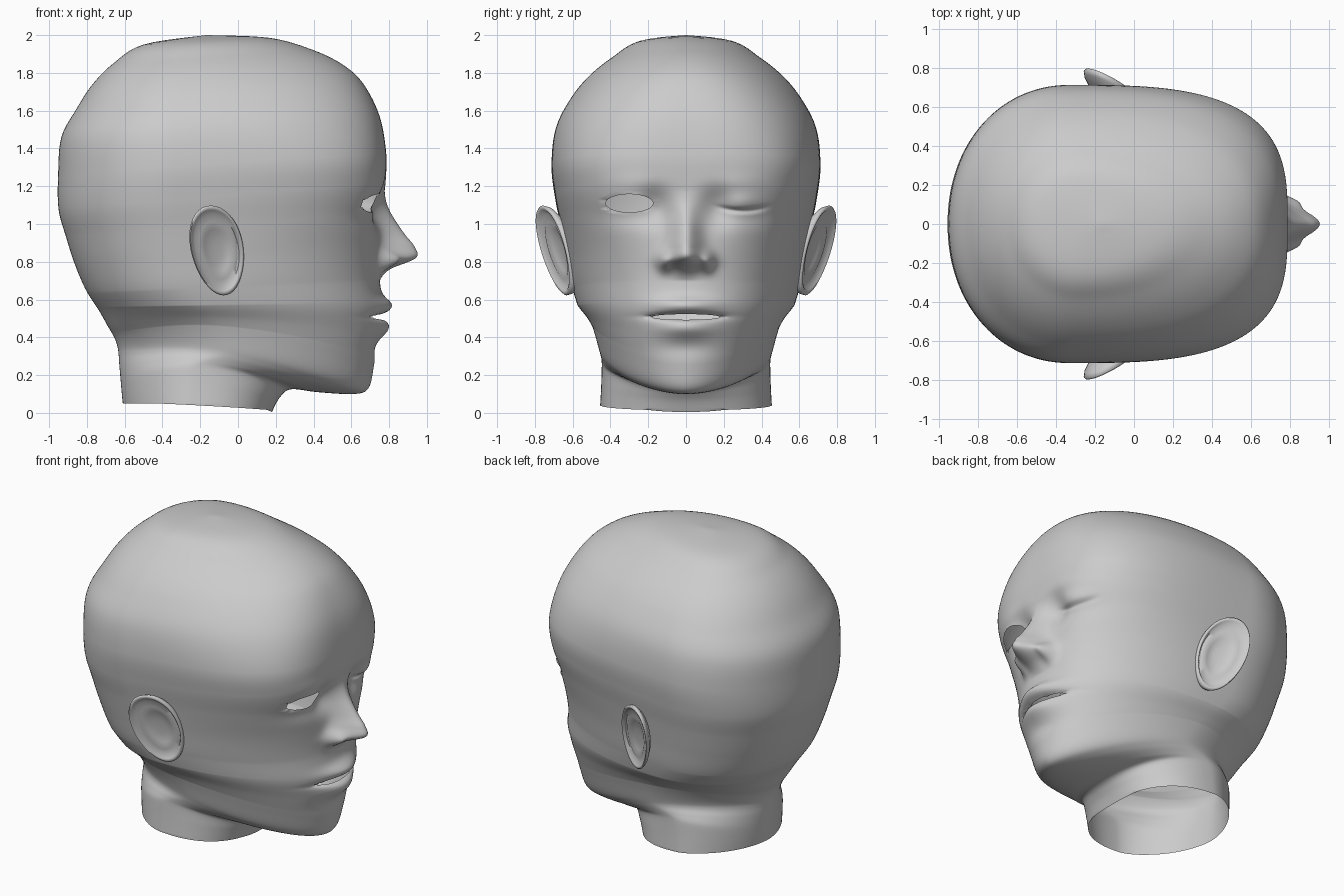
import bpy, bmesh, math
from math import exp, sin, cos, pi

cube = bpy.data.objects.get("Cube")
if cube:
    bpy.data.objects.remove(cube, do_unlink=True)

skin = bpy.data.materials.new("plain_grey")
skin.use_nodes = True
GREY = (0.6, 0.6, 0.6, 1)
skin.diffuse_color = GREY
skin.node_tree.nodes["Principled BSDF"].inputs["Base Color"].default_value = GREY

# Rings from crown to neck: front x, front z, back x, back z, half width, front squareness
RINGS = [
    (-.16, 2, -.17, 2, 0, 2), (.17, 1.985, -.5, 1.95, .255, 2),
    (.4, 1.92, -.66, 1.85, .395, 2.05), (.56, 1.84, -.77, 1.74, .515, 2.15),
    (.665, 1.74, -.855, 1.61, .61, 2.35), (.75, 1.57, -.935, 1.46, .69, 2.7),
    (.785, 1.37, -.952, 1.27, .712, 3.1), (.78, 1.22, -.95, 1.08, .692, 3.15),
    (.765, 1.06, -.91, .93, .66, 2.85), (.755, .89, -.865, .79, .632, 2.5),
    (.75, .72, -.805, .65, .605, 2.3), (.765, .55, -.735, .54, .565, 2.2),
    (.745, .4, -.69, .46, .52, 2.1), (.72, .25, -.655, .4, .485, 1.95),
    (.69, .13, -.638, .35, .462, 1.8), (.61, .1, -.632, .31, .452, 1.75),
    (.42, .11, -.628, .25, .447, 1.9), (.28, .125, -.622, .18, .446, 2.1),
    (.22, .08, -.616, .11, .449, 2.3), (.18, .005, -.61, .05, .455, 2.4)]
# Height of the nose ridge above the face, at even steps of z
NOSE = [0, 0, .055, .19, .18, .13, .085, .045, .015, 0, 0, 0]
COLS = 200


def spline(a, b, c, d, t):
    return tuple(.5 * (2 * q + (r - p) * t + (2 * p - 5 * q + 4 * r - s) * t * t
                       + (3 * q - p - 3 * r + s) * t ** 3)
                 for p, q, r, s in zip(a, b, c, d))


def clamp(v):
    return min(1, max(0, v))


def ridge(z):
    i, t = divmod((z - .64) / .06, 1)
    i = int(i)
    if i < 1 or i > len(NOSE) - 3:
        return 0
    return max(0, spline(*[(h,) for h in NOSE[i - 1:i + 3]], t)[0])


def bump(y, z, cy, cz, sy, sz):
    return exp(-((y - cy) / sy) ** 2 - ((z - cz) / sz) ** 2)


def features(y, z):
    """Forward push that models the face."""
    ay = abs(y)
    nose_width = .07 + .03 * exp(-((z - .8) / .09) ** 2)
    d = ridge(z) * exp(-(ay / nose_width) ** 2)
    d += .055 * bump(ay, z, .115, .8, .035, .05)       # nostril wings
    d -= .05 * bump(ay, z, .16, 1.09, .085, .1)        # eye sockets
    d -= .015 * bump(ay, z, .3, 1.04, .16, .06)
    d += .008 * bump(ay, z, .25, 1.22, .18, .05)       # brows
    d += .015 * bump(ay, z, .3, 1.11, .1, .05)         # eyelids
    d += .05 * bump(y, z, 0, .57, .16, .045)           # upper lip
    d += .045 * bump(y, z, 0, .45, .15, .055)          # lower lip
    d -= .055 * bump(y, z, 0, .51, .16, .018)          # mouth line
    d -= .012 * bump(y, z, 0, .34, .16, .05)           # hollow over the chin
    if y > 0:                                          # closed eye crease
        line = 1.07 + 1.2 * (y - .3) ** 2
        d -= .018 * exp(-((z - line) / .014) ** 2 - ((y - .3) / .12) ** 4)
    else:                                              # open eye rim
        d -= .015 * bump(y, z, -.3, 1.11, .1, .05)
    return d


# Openings: centre y, centre z, half width, half height
HOLES = [(-.3, 1.11, .125, .048), (0, .508, .18, .015)]


def hole_radius(co, hole):
    return math.hypot((co[1] - hole[0]) / hole[2], (co[2] - hole[1]) / hole[3])


def finish(bm, name, angle):
    mesh = bpy.data.meshes.new(name)
    bm.to_mesh(mesh)
    bm.free()
    obj = bpy.data.objects.new(name, mesh)
    bpy.context.collection.objects.link(obj)
    mesh.materials.append(skin)
    bpy.ops.object.select_all(action='DESELECT')
    obj.select_set(True)
    bpy.context.view_layer.objects.active = obj
    bpy.ops.object.shade_smooth_by_angle(angle=math.radians(angle))


def loft(bm, loops):
    rows = [[bm.verts.new(co) for co in loop] for loop in loops]
    for a, b in zip(rows, rows[1:]):
        for i in range(len(a)):
            j = (i + 1) % len(a)
            bm.faces.new((a[i], a[j], b[j], b[i]))
    return rows


# Head and neck
sections = []
last = len(RINGS) - 1
for i in range(last):
    steps = 25 if 6 <= i <= 12 else 6
    near = [RINGS[min(max(i + k, 0), last)] for k in (-1, 0, 1, 2)]
    sections += [spline(*near, s / steps) for s in range(steps)]
sections.append(RINGS[-1])

loops = []
for xf, zf, xb, zb, w, p in sections:
    low = 1 - clamp(zf / .7)
    cx = xb + (xf - xb) * (.36 + .1 * low)
    back = 2.1 - .35 * low
    jaw_lift = .09 * clamp((zb - .05) / .12) * clamp((.56 - zb) / .14)
    tilt = 8 if zb < .051 else 1
    loop = []
    for k in range(COLS):
        u = -pi + 2 * pi * k / COLS
        a = u - .45 * sin(u)
        c, s = cos(a), sin(a)
        e = p if c > 0 else back
        r = (abs(c) ** e + abs(s) ** e) ** (-1 / e)
        x = cx + r * c * ((xf - cx) if c > 0 else (cx - xb))
        y = w * r * s
        z = zb + (zf - zb) * clamp((x - xb) / max(xf - xb, .001)) ** tilt
        z += jaw_lift * (r * s) ** 2
        if c > 0 and x > .3:
            x += features(y, z) * min(1, (x - .3) / .2)
            for hole in HOLES:
                q = hole_radius((x, y, z), hole)
                if .8 < q < 1.2:
                    y = hole[0] + (y - hole[0]) / q
                    z = hole[1] + (z - hole[1]) / q
        loop.append((x, y, z))
    loops.append(loop)

bm = bmesh.new()
loft(bm, loops)
bmesh.ops.remove_doubles(bm, verts=bm.verts, dist=.0005)
bmesh.ops.recalc_face_normals(bm, faces=bm.faces)
gone = [f for f in bm.faces if f.calc_center_median().x > .4
        and any(hole_radius(f.calc_center_median(), h) < 1 for h in HOLES)]
bmesh.ops.delete(bm, geom=gone, context='FACES')
finish(bm, "head", 75)

# Ears: scale of the outline, distance out of the ear plane
EAR = [(.55, -.13), (.8, -.06), (.97, -.025), (1, 0), (.96, .009), (.9, .004),
       (.8, -.02), (.64, -.01), (.46, -.028), (.2, -.035)]
for side, name in ((1, "left_ear"), (-1, "right_ear")):
    bm = bmesh.new()
    loops = []
    for n, (scale, out) in enumerate(EAR):
        loop = []
        for k in range(40):
            t = 2 * pi * k / 40
            z = .86 + .238 * scale * sin(t)
            x = -.11 + .14 * scale * cos(t) * (1 + .1 * sin(t)) - .14 * (z - .86)
            y = .695 + .2 * (z - .86) - .48 * (x + .11) + out
            x += .04 if n < 1 else 0
            loop.append((x, side * y, z))
        loops.append(loop)
    rows = loft(bm, loops)
    bm.faces.new(rows[-1])
    bmesh.ops.recalc_face_normals(bm, faces=bm.faces)
    finish(bm, name, 80)
